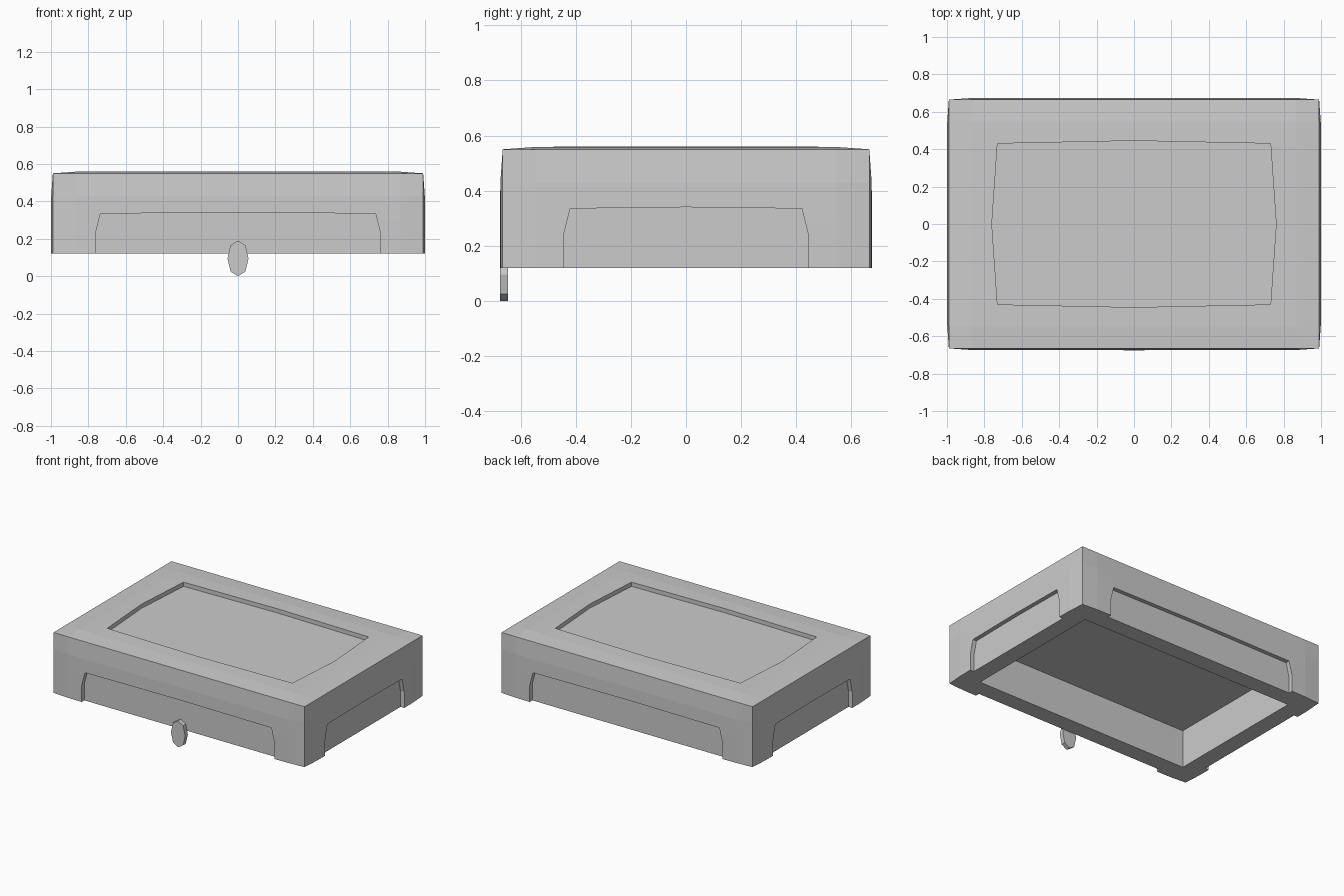
import bpy, bmesh
from mathutils import Vector, Matrix

if "Cube" in bpy.data.objects:
    bpy.data.objects.remove(bpy.data.objects["Cube"], do_unlink=True)

HX, HY, BOTTOM, TOP = 1.0, 0.675, 0.12, 0.56
DEPTH, WALL, CEILING = 0.03, 0.15, 0.39

grey = bpy.data.materials.new("light grey")
grey.use_nodes = True
grey.diffuse_color = (0.6, 0.6, 0.6, 1)
grey.node_tree.nodes["Principled BSDF"].inputs["Base Color"].default_value = (0.6, 0.6, 0.6, 1)


def make_object(name, bm):
    bmesh.ops.recalc_face_normals(bm, faces=bm.faces)
    mesh = bpy.data.meshes.new(name)
    bm.to_mesh(mesh)
    bm.free()
    mesh.materials.append(grey)
    obj = bpy.data.objects.new(name, mesh)
    bpy.context.collection.objects.link(obj)
    return obj


def add_prism(bm, outline, frame, near, far):
    """Extrude a 2D outline along the frame's local z."""
    face = bm.faces.new([bm.verts.new(frame @ Vector((u, v, near))) for u, v in outline])
    ret = bmesh.ops.extrude_face_region(bm, geom=[face])
    shift = frame.to_3x3() @ Vector((0, 0, far - near))
    for v in ret["geom"]:
        if isinstance(v, bmesh.types.BMVert):
            v.co += shift


def mirrored(half):
    """Complete an outline given its +u half."""
    return half + [(-u, v) for u, v in reversed(half) if u > 0]


# Lid body: gridded box whose faces crown gently towards their edges
bm = bmesh.new()
bmesh.ops.create_cube(bm, size=1, matrix=Matrix.Translation((0, 0, (TOP + BOTTOM) / 2))
                      @ Matrix.Diagonal((2 * HX, 2 * HY, TOP - BOTTOM, 1)))
cuts = [((s * (HX - d), 0, 0), (1, 0, 0)) for s in (-1, 1) for d in (0.13, 0.26)]
cuts += [((0, s * (HY - d), 0), (0, 1, 0)) for s in (-1, 1) for d in (0.13, 0.26)]
cuts += [((0, 0, TOP - d), (0, 0, 1)) for d in (0.13, 0.26)]
for co, no in cuts:
    bmesh.ops.bisect_plane(bm, geom=bm.verts[:] + bm.edges[:] + bm.faces[:],
                           plane_co=co, plane_no=no)


def crown(distance):
    """Inward offset of a face at this distance from its edge."""
    return 0.01 if distance < 0.01 else 0.0015 if distance < 0.2 else 0


for v in bm.verts:
    x, y, z = v.co
    edge = [HX - abs(x), HY - abs(y), TOP - z]
    drop = [crown(d) for d in edge]
    if edge[0] < 0.001:
        v.co.x -= max(drop[1], drop[2]) * (1 if x > 0 else -1)
    if edge[1] < 0.001:
        v.co.y -= max(drop[0], drop[2]) * (1 if y > 0 else -1)
    if edge[2] < 0.001:
        v.co.z -= max(drop[0], drop[1])
body = make_object("lid_body", bm)

# Cutter: side recesses, top recess and the hollow underneath
bm = bmesh.new()
for half_width, reach, normal in ((0.76, HY, (0, 1, 0)), (0.76, HY, (0, -1, 0)),
                                  (0.445, HX, (1, 0, 0)), (0.445, HX, (-1, 0, 0))):
    w, n = half_width, Vector(normal)
    side = n.cross((0, 0, 1))
    frame = Matrix((side, (0, 0, 1), n)).transposed().to_4x4()
    outline = mirrored([(w, 0.05), (w, 0.235), (w - 0.025, 0.335), (0, 0.34)])
    add_prism(bm, outline, frame, reach - DEPTH, reach + 0.1)

top_half = [(0, -0.445), (0.73, -0.43), (0.76, 0), (0.73, 0.43), (0, 0.445)]
add_prism(bm, mirrored(top_half), Matrix(), TOP - DEPTH, TOP + 0.1)

ix, iy = HX - WALL, HY - WALL
add_prism(bm, mirrored([(ix, -iy), (ix, iy)]), Matrix(), 0, CEILING)
cutter = make_object("recess_cutter", bm)
cutter.hide_render = True

# Cut the recesses, then drop the cutter
mod = body.modifiers.new("recesses", "BOOLEAN")
mod.object = cutter
mod.operation = "DIFFERENCE"
mod.solver = "EXACT"
bpy.context.view_layer.update()
cut_mesh = bpy.data.meshes.new_from_object(
    body.evaluated_get(bpy.context.evaluated_depsgraph_get()))
body.modifiers.clear()
body.data = cut_mesh
bpy.data.objects.remove(cutter, do_unlink=True)

# Pull tab hanging in the front recess
bm = bmesh.new()
front = Matrix(((1, 0, 0), (0, 0, 1), (0, 1, 0))).to_4x4()
tab = [(0, 0), (0.04, 0.025), (0.056, 0.095), (0.04, 0.165), (0, 0.19)]
add_prism(bm, mirrored(tab), front, -HY, -HY + DEPTH)
make_object("pull_tab", bm)
